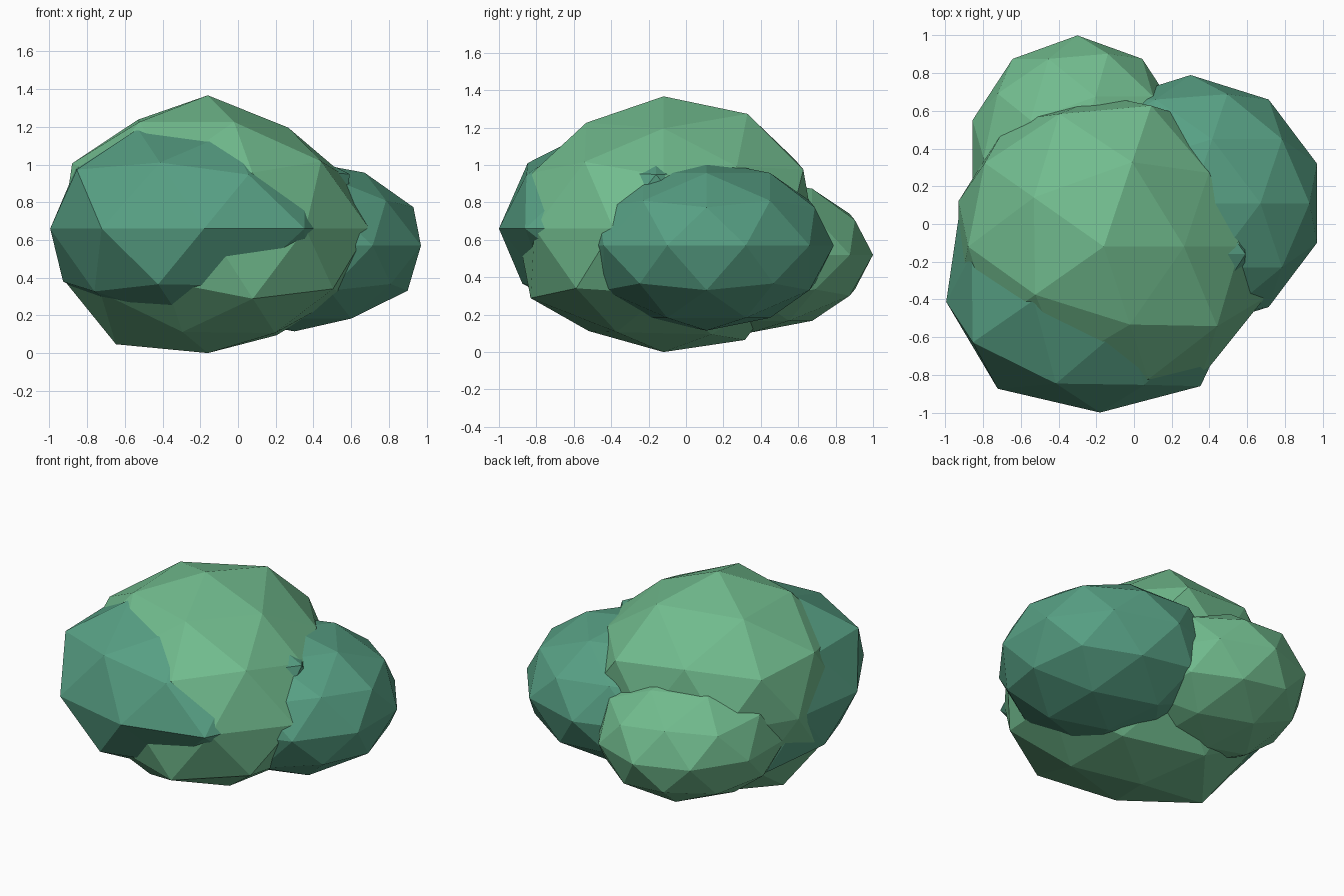
import bpy, bmesh, math

def material(name, colour):
    m = bpy.data.materials.new(name)
    m.diffuse_color = (*colour, 1)
    return m

light = material("light_leaf", (0.165, 0.50, 0.27))
teal = material("teal_leaf", (0.095, 0.35, 0.23))

def blob(name, centre, radii, mat, rings=None):
    """Low-poly leaf clump; rings hold radial factors, top to bottom, by angle."""
    bm = bmesh.new()
    bmesh.ops.create_icosphere(bm, subdivisions=2, radius=1)
    if rings:
        factors = [f for ring in rings for f in ring]
        def order(v):
            angle = math.degrees(math.atan2(v.co.y, v.co.x))
            return (-round(v.co.z, 2), (angle + 1) % 360)
        for v, f in zip(sorted(bm.verts, key=order), factors):
            v.co *= f
    for v in bm.verts:
        v.co = [c + r * p for c, r, p in zip(centre, radii, v.co)]
    mesh = bpy.data.meshes.new(name)
    bm.to_mesh(mesh)
    bm.free()
    mesh.materials.append(mat)
    ob = bpy.data.objects.new(name, mesh)
    bpy.context.collection.objects.link(ob)
    return ob

# Large central clump
blob("main_foliage", (-0.16, -0.12, 0.66), (0.90, 0.87, 0.70), light, [
    [1.01],
    [0.90, 1.03, 0.97, 0.95, 0.95],
    [0.90, 1.00, 0.94, 0.88, 0.97],
    [0.90, 1.01, 0.97, 0.90, 0.95],
    [0.90, 0.95, 0.92, 0.95, 0.90, 0.90, 0.90, 0.90, 0.98, 1.00],
    [0.90, 0.90, 0.93, 0.90, 1.02],
    [0.95, 0.90, 0.95, 0.92, 1.01],
    [0.95, 1.00, 1.03, 0.92, 0.93],
    [0.943]])

# Darker clump pushing out of the front left
blob("front_foliage", (-0.18, -0.16, 0.66), (0.88, 0.84, 0.66), teal, [
    [0.95],
    [0.85, 0.88, 0.90, 0.94, 0.90],
    [0.86, 0.88, 0.91, 1.01, 0.88],
    [0.98, 0.88, 0.96, 1.06, 0.97],
    [0.88, 0.88, 0.85, 0.90, 0.89, 0.975, 1.05, 1.00, 1.03, 0.90],
    [0.88, 0.88, 0.95, 1.00, 0.85],
    [0.95, 0.88, 1.00, 0.96, 0.87],
    [0.85, 0.85, 0.85, 0.85, 0.85],
    [0.85]])

# Side and rear clumps
blob("right_foliage", (0.30, 0.11, 0.57), (0.705, 0.68, 0.455), teal)
blob("rear_foliage", (-0.30, 0.35, 0.52), (0.585, 0.65, 0.415), light)
